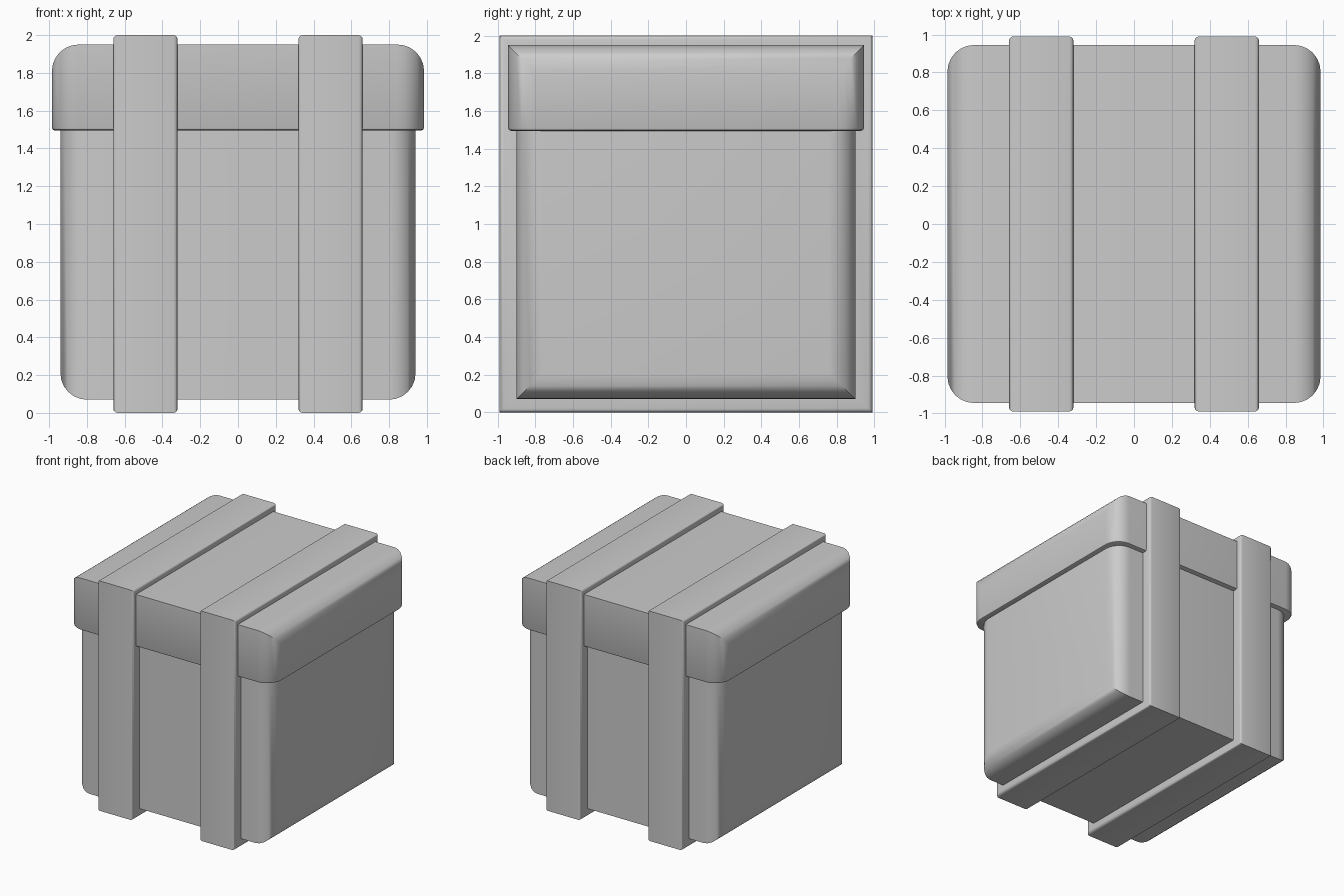
import bpy, bmesh, math

if "Cube" in bpy.data.objects:
    bpy.data.objects.remove(bpy.data.objects["Cube"])


def finish(bm, name):
    """Turn a bmesh into a named, smooth-shaded object."""
    bmesh.ops.recalc_face_normals(bm, faces=bm.faces)
    mesh = bpy.data.meshes.new(name)
    bm.to_mesh(mesh)
    bm.free()
    ob = bpy.data.objects.new(name, mesh)
    bpy.context.collection.objects.link(ob)
    bpy.ops.object.select_all(action='DESELECT')
    ob.select_set(True)
    bpy.context.view_layer.objects.active = ob
    bpy.ops.object.shade_smooth_by_angle(angle=math.radians(35))
    return ob


def bevel(bm, edges, width, segments):
    bmesh.ops.bevel(bm, geom=edges, offset=width, offset_type='OFFSET',
                    segments=segments, profile=0.5, affect='EDGES')


def at_height(edge, z):
    return all(abs(v.co.z - z) < 1e-4 for v in edge.verts)


def end_rounded_box(hx, hy, z0, z1, radius, square_z):
    """Box whose left and right ends have rounded rims, except at height square_z."""
    bm = bmesh.new()
    bmesh.ops.create_cube(bm, size=2)
    for v in bm.verts:
        v.co = (v.co.x * hx, v.co.y * hy, z1 if v.co.z > 0 else z0)
    rims = [e for e in bm.edges
            if e.verts[0].co.x * e.verts[1].co.x > 0 and not at_height(e, square_z)]
    bevel(bm, rims, radius, 6)
    return bm


# Box body, rounded at its left and right ends
finish(end_rounded_box(0.94, 0.9, 0.07, 1.52, 0.14, 1.52), "box_body")

# Lid with a small bevel around its lower rim
lid = end_rounded_box(0.985, 0.945, 1.495, 1.95, 0.14, 1.495)
bevel(lid, [e for e in lid.edges if at_height(e, 1.495)], 0.015, 2)
finish(lid, "lid")


def strap(name, cx):
    """Rectangular band around the box with softened outer edges."""
    outer = [(-0.99, 0), (0.99, 0), (0.99, 2), (-0.99, 2)]
    inner = [(-0.87, 0.1), (0.87, 0.1), (0.87, 1.92), (-0.87, 1.92)]
    bm = bmesh.new()
    rings = [[bm.verts.new((x, y, z)) for y, z in loop]
             for x, loop in ((cx - 0.17, inner), (cx - 0.17, outer),
                             (cx + 0.17, outer), (cx + 0.17, inner))]
    for i in range(4):
        a, b = rings[i], rings[(i + 1) % 4]
        for j in range(4):
            k = (j + 1) % 4
            bm.faces.new((a[j], a[k], b[k], b[j]))
    rims = [bm.edges.get((r[j], r[(j + 1) % 4])) for r in rings[1:3] for j in range(4)]
    bevel(bm, rims, 0.022, 3)
    finish(bm, name)


# Two straps wrapped around box and lid
for side, cx in (("left", -0.49), ("right", 0.49)):
    strap(side + "_strap", cx)
